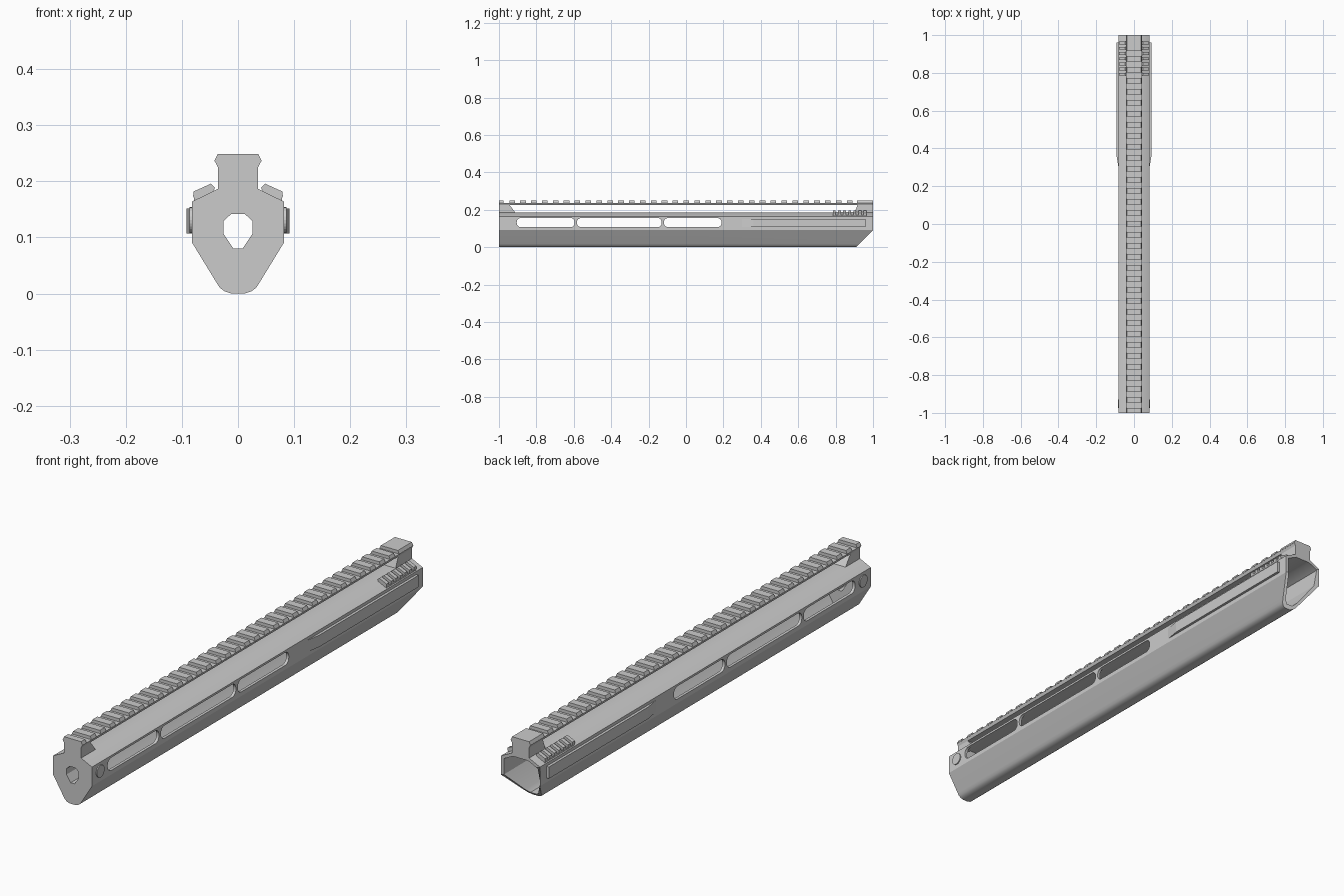
import bpy, bmesh, math

if "Cube" in bpy.data.objects:
    bpy.data.objects.remove(bpy.data.objects["Cube"])


def loft(name, a, b):
    """Solid between two matching loops of 3D points."""
    bm = bmesh.new()
    va = [bm.verts.new(p) for p in a]
    vb = [bm.verts.new(p) for p in b]
    n = len(a)
    bm.faces.new(va)
    bm.faces.new(vb[::-1])
    for i in range(n):
        j = (i + 1) % n
        bm.faces.new((va[j], va[i], vb[i], vb[j]))
    bmesh.ops.recalc_face_normals(bm, faces=bm.faces)
    me = bpy.data.meshes.new(name)
    bm.to_mesh(me)
    bm.free()
    ob = bpy.data.objects.new(name, me)
    bpy.context.collection.objects.link(ob)
    return ob


def sym(half):
    """Mirror a half profile (x, z) into a closed loop."""
    return half + [(-x, z) for x, z in reversed(half) if x > 0]


def prism_y(name, prof, y0, y1):
    return loft(name, [(x, y0, z) for x, z in prof], [(x, y1, z) for x, z in prof])


def prism_x(name, prof, x0, x1):
    return loft(name, [(x0, y, z) for y, z in prof], [(x1, y, z) for y, z in prof])


def rounded(y0, y1, z0, z1, r, seg=6):
    pts = []
    corners = [(y1 - r, z1 - r), (y0 + r, z1 - r), (y0 + r, z0 + r), (y1 - r, z0 + r)]
    for k, (cy, cz) in enumerate(corners):
        for i in range(seg + 1):
            t = math.pi / 2 * (k + i / seg)
            pts.append((cy + r * math.cos(t), cz + r * math.sin(t)))
    return pts


def cut(target, cutter):
    cutter.hide_render = True
    m = target.modifiers.new("cut", 'BOOLEAN')
    m.operation = 'DIFFERENCE'
    m.solver = 'EXACT'
    m.object = cutter
    bpy.context.view_layer.objects.active = target
    bpy.ops.object.modifier_apply(modifier=m.name)
    bpy.data.objects.remove(cutter, do_unlink=True)


# Main body with slanted lower rear end
outer = sym([(0.037, 0.186), (0.082, 0.164), (0.082, 0.091), (0.038, 0.019),
             (0.032, 0.010), (0.024, 0.004), (0.012, 0.0)])
body = loft("handguard_body", [(x, -1, z) for x, z in outer],
            [(x, 1 - max(0, 0.091 - z), z) for x, z in outer])

# Hollow inside, front opening and side slots
inner = sym([(0.032, 0.175), (0.071, 0.156), (0.071, 0.095), (0.028, 0.024), (0.013, 0.012)])
cut(body, prism_y("cavity_cutter", inner, -0.93, 1.1))
hole = sym([(0.012, 0.142), (0.026, 0.129), (0.026, 0.107), (0.008, 0.080)])
cut(body, prism_y("front_hole_cutter", hole, -1.1, -0.9))
for y0, y1 in [(-0.905, -0.595), (-0.583, -0.13), (-0.118, 0.19)]:
    cut(body, prism_x("slot_cutter", rounded(y0, y1, 0.107, 0.156, 0.022), -0.2, 0.2))
bpy.ops.object.select_all(action='DESELECT')
body.select_set(True)
bpy.context.view_layer.objects.active = body
bpy.ops.object.shade_smooth_by_angle(angle=math.radians(29))

# Posts holding the top rail clear of the body
for name, prof in [
        ("front_rail_post", [(-1, 0.182), (-0.91, 0.182), (-0.945, 0.228), (-1, 0.228)]),
        ("rear_rail_post", [(1, 0.182), (0.9, 0.182), (0.918, 0.228), (1, 0.228)])]:
    prism_x(name, prof, -0.036, 0.036)

# Top rail: base strip, end blocks and evenly spaced teeth
base = sym([(0.042, 0.237), (0.036, 0.225)])
prism_y("top_rail_base", base, -1, 1)
tooth = sym([(0.036, 0.249), (0.042, 0.2365), (0.0415, 0.235)])
prism_y("rail_front_block", tooth, -1, -0.975)
prism_y("rail_rear_block", tooth, 0.915, 1)
count, first, last = 32, -0.93, 0.875
for i in range(count):
    y = first + (last - first) * i / (count - 1)
    prism_y("rail_tooth", tooth, y - 0.015, y + 0.015)

for s, side in [(1, "right"), (-1, "left")]:
    # Raised side grip panel, tapering into the body at its front
    taper = [(s * 0.08, 0.30), (s * 0.082, 0.30), (s * 0.092, 0.36),
             (s * 0.092, 0.96), (s * 0.08, 0.96)]
    loft(side + "_side_panel", [(x, y, 0.107) for x, y in taper],
         [(x, y, 0.152) for x, y in taper])

    # Round button near the front
    ring = [(-0.952 + 0.023 * math.cos(t), 0.131 + 0.023 * math.sin(t))
            for t in [2 * math.pi * i / 24 for i in range(24)]]
    prism_x(side + "_button", ring, s * 0.078, s * 0.086)

    # Short ribbed strip on the sloping shoulder
    strip = [(0.043, 0.181), (0.042, 0.188), (0.078, 0.172), (0.078, 0.164)]
    rib = [(0.044, 0.183), (0.041, 0.189), (0.048, 0.196), (0.079, 0.182),
           (0.080, 0.174), (0.077, 0.166)]
    prism_y(side + "_shoulder_strip", [(s * x, z) for x, z in strip], 0.785, 0.965)
    for i in range(7):
        y = 0.785 + i * 0.0275
        prism_y(side + "_shoulder_rib", [(s * x, z) for x, z in rib], y, y + 0.015)
